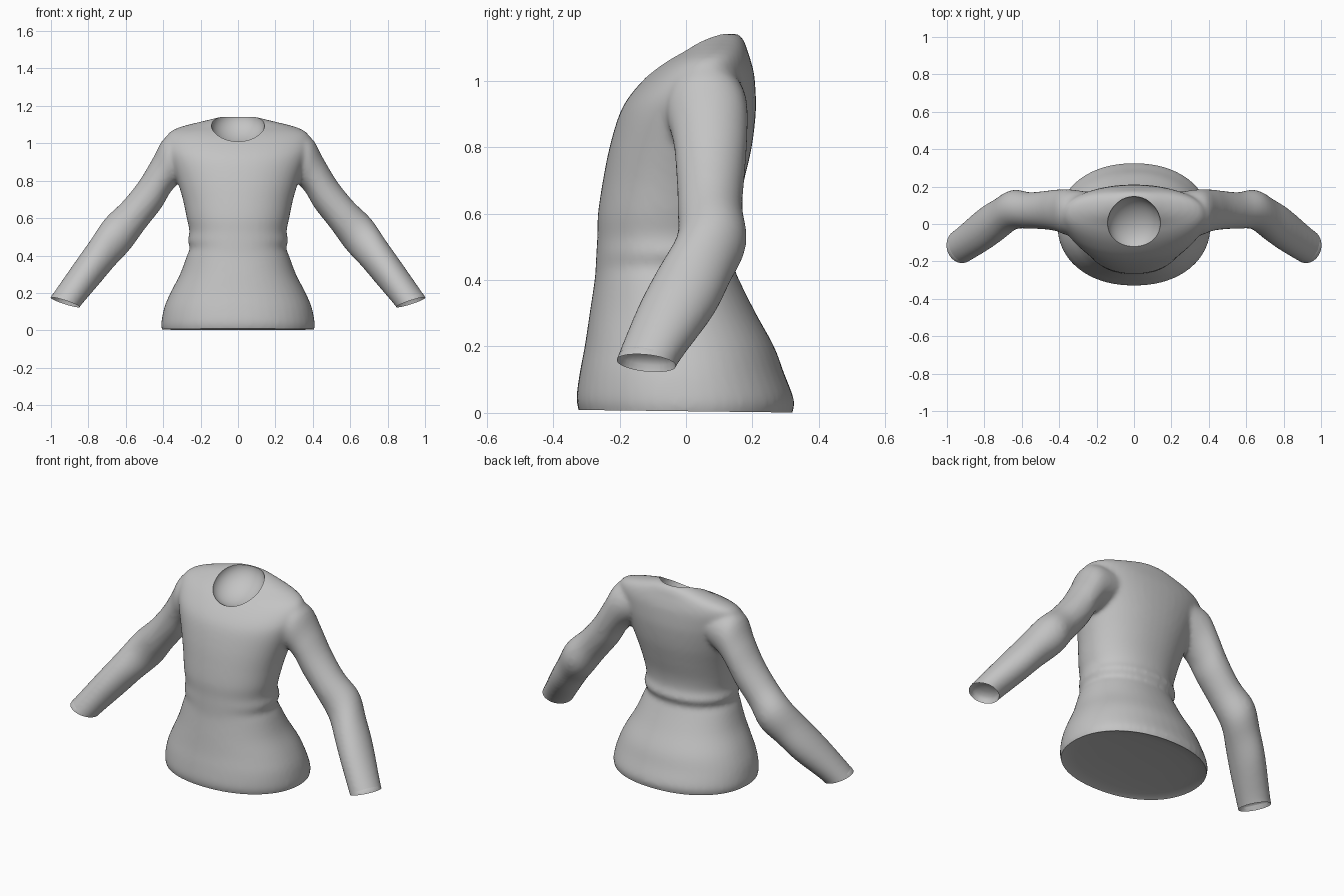
import bpy, bmesh
from math import sin, cos, pi, radians, copysign
from mathutils import Vector, Matrix

cube = bpy.data.objects.get("Cube")
if cube:
    bpy.data.objects.remove(cube)

fabric = bpy.data.materials.new("grey fabric")
fabric.use_nodes = True
GREY = (0.55, 0.55, 0.55, 1)
fabric.diffuse_color = GREY
fabric.node_tree.nodes["Principled BSDF"].inputs["Base Color"].default_value = GREY

# Torso sections: height, half width, front y, back y
TORSO = [
    (-.06, .38, -.30, .30), (.0, .405, -.32, .32), (.04, .41, -.33, .325),
    (.12, .395, -.32, .295), (.2, .362, -.305, .265), (.3, .31, -.29, .21),
    (.4, .273, -.275, .16), (.44, .257, -.272, .145), (.48, .268, -.27, .16),
    (.53, .26, -.267, .145), (.6, .274, -.265, .15), (.7, .295, -.25, .175),
    (.8, .325, -.23, .198), (.9, .36, -.2, .21), (.96, .38, -.165, .21),
    (1.02, .385, -.11, .205), (1.06, .365, -.06, .195), (1.09, .3, -.01, .185),
    (1.12, .18, .03, .175), (1.14, .1, .07, .16),
]

# Sleeve sections: upper edge x, z, lower edge x, z, front y, back y
SLEEVE = [
    (.26, 1.05, .2, .86, -.03, .17), (.385, 1.035, .3, .8, -.06, .185),
    (.455, .92, .36, .74, -.04, .185), (.527, .8, .41, .655, -.03, .178),
    (.615, .69, .5, .54, -.025, .17), (.712, .595, .578, .433, -.03, .182),
    (.79, .48, .66, .345, -.09, .137), (.872, .364, .74, .25, -.147, .085),
    (1.0, .18, .845, .126, -.212, -.023), (1.04, .12, .885, .066, -.23, -.045),
]


def smooth_rows(rows, steps=4):
    """Curve through the given sections to get in-between ones."""
    rows = [Vector(r) for r in rows]
    out = []
    for i in range(len(rows) - 1):
        a, b, c, d = (rows[min(max(i + k, 0), len(rows) - 1)] for k in (-1, 0, 1, 2))
        for s in range(steps):
            t = s / steps
            out.append(b + (c - a) * (t / 2) + (a * 2 - b * 5 + c * 4 - d) * (t * t / 2)
                       + (b * 3 - a - c * 3 + d) * (t ** 3 / 2))
    return out + [rows[-1]]


def loft(bm, sections, power, sides=48):
    """Skin a closed tube over (centre, u, v) sections."""
    rings = []
    for centre, u, v in sections:
        ring = []
        for k in range(sides):
            a = 2 * pi * k / sides
            p, q = (copysign(abs(f) ** (2 / power), f) for f in (cos(a), sin(a)))
            ring.append(bm.verts.new(centre + u * p + v * q))
        rings.append(ring)
    for low, high in zip(rings, rings[1:]):
        for k in range(sides):
            n = (k + 1) % sides
            bm.faces.new((low[k], low[n], high[n], high[k]))
    bm.faces.new(rings[0][::-1])
    bm.faces.new(rings[-1])


def torso_section(row):
    z, w, front, back = row
    return (Vector((0, (front + back) / 2, z)), Vector((w, 0, 0)),
            Vector((0, (back - front) / 2, 0)))


def sleeve_section(row, side):
    ux, uz, lx, lz, front, back = row
    return (Vector((side * (ux + lx) / 2, (front + back) / 2, (uz + lz) / 2)),
            Vector((side * (ux - lx) / 2, 0, (uz - lz) / 2)),
            Vector((0, (back - front) / 2, 0)))


def trim(bm, point, outward, region, depth):
    """Cut an opening straight and close it with a shallow hollow."""
    faces = [f for f in bm.faces if region(f.calc_center_median())]
    edges = {e for f in faces for e in f.edges}
    verts = {v for f in faces for v in f.verts}
    bmesh.ops.bisect_plane(bm, geom=list(verts) + list(edges) + faces, dist=1e-5,
                           plane_co=point, plane_no=outward, clear_outer=True)
    rim = [e for e in bm.edges if e.is_boundary]
    for shrink, sink in ((.94, .4), (.85, .3), (.6, .2), (.3, .1)):
        new = bmesh.ops.extrude_edge_only(bm, edges=rim)["geom"]
        ring = [g for g in new if isinstance(g, bmesh.types.BMVert)]
        rim = [g for g in new if isinstance(g, bmesh.types.BMEdge) and g.is_boundary]
        mid = sum((v.co for v in ring), Vector()) / len(ring)
        for v in ring:
            v.co = mid + (v.co - mid) * shrink - outward.normalized() * depth * sink
    bmesh.ops.holes_fill(bm, edges=rim, sides=0)


def apply_all(obj):
    bpy.context.view_layer.update()
    evaluated = obj.evaluated_get(bpy.context.evaluated_depsgraph_get())
    mesh = bpy.data.meshes.new_from_object(evaluated)
    obj.modifiers.clear()
    obj.data = mesh


# Torso and both sleeves as overlapping tubes
bm = bmesh.new()
loft(bm, [torso_section(r) for r in smooth_rows(TORSO)], 2.15)
for side in (1, -1):
    loft(bm, [sleeve_section(r, side) for r in smooth_rows(SLEEVE)], 2)
bmesh.ops.recalc_face_normals(bm, faces=bm.faces)
mesh = bpy.data.meshes.new("shirt")
bm.to_mesh(mesh)
bm.free()
shirt = bpy.data.objects.new("shirt", mesh)
bpy.context.collection.objects.link(shirt)

# Fuse into one garment with soft shoulder and armpit blends
fuse = shirt.modifiers.new("fuse", "REMESH")
fuse.mode = "VOXEL"
fuse.voxel_size = 0.012
soften = shirt.modifiers.new("soften", "SMOOTH")
soften.factor = 0.5
soften.iterations = 8
apply_all(shirt)

# Hem and cuffs
bm = bmesh.new()
bm.from_mesh(shirt.data)
trim(bm, Vector((0, 0, .005)), Vector((0, -.012, -1)), lambda c: c.z < .1 and abs(c.x) < .6, .02)
for side in (1, -1):
    trim(bm, Vector((side * .925, -.12, .15)), Vector((side * .33, -.12, -1)),
         lambda c: c.x * side > .78 and c.z < .3, .05)
bmesh.ops.recalc_face_normals(bm, faces=bm.faces)
bm.to_mesh(shirt.data)
bm.free()

# Scooped neckline, sloping down to the front
bm = bmesh.new()
bmesh.ops.create_uvsphere(bm, u_segments=64, v_segments=32, radius=1, matrix=(
    Matrix.Translation((0, .0, 1.1)) @ Matrix.Rotation(radians(25), 4, "X")
    @ Matrix.Diagonal((.142, .155, .1, 1))))
mesh = bpy.data.meshes.new("neck_cutter")
bm.to_mesh(mesh)
bm.free()
cutter = bpy.data.objects.new("neck_cutter", mesh)
bpy.context.collection.objects.link(cutter)
cutter.hide_render = True
scoop = shirt.modifiers.new("neckline", "BOOLEAN")
scoop.operation = "DIFFERENCE"
scoop.solver = "EXACT"
scoop.object = cutter
apply_all(shirt)
bpy.data.objects.remove(cutter)

# Fabric colour and smooth shading with crisp openings
shirt.data.materials.clear()
shirt.data.materials.append(fabric)
for face in shirt.data.polygons:
    face.material_index = 0
bpy.ops.object.select_all(action="DESELECT")
shirt.select_set(True)
bpy.context.view_layer.objects.active = shirt
bpy.ops.object.shade_smooth_by_angle(angle=radians(40))
